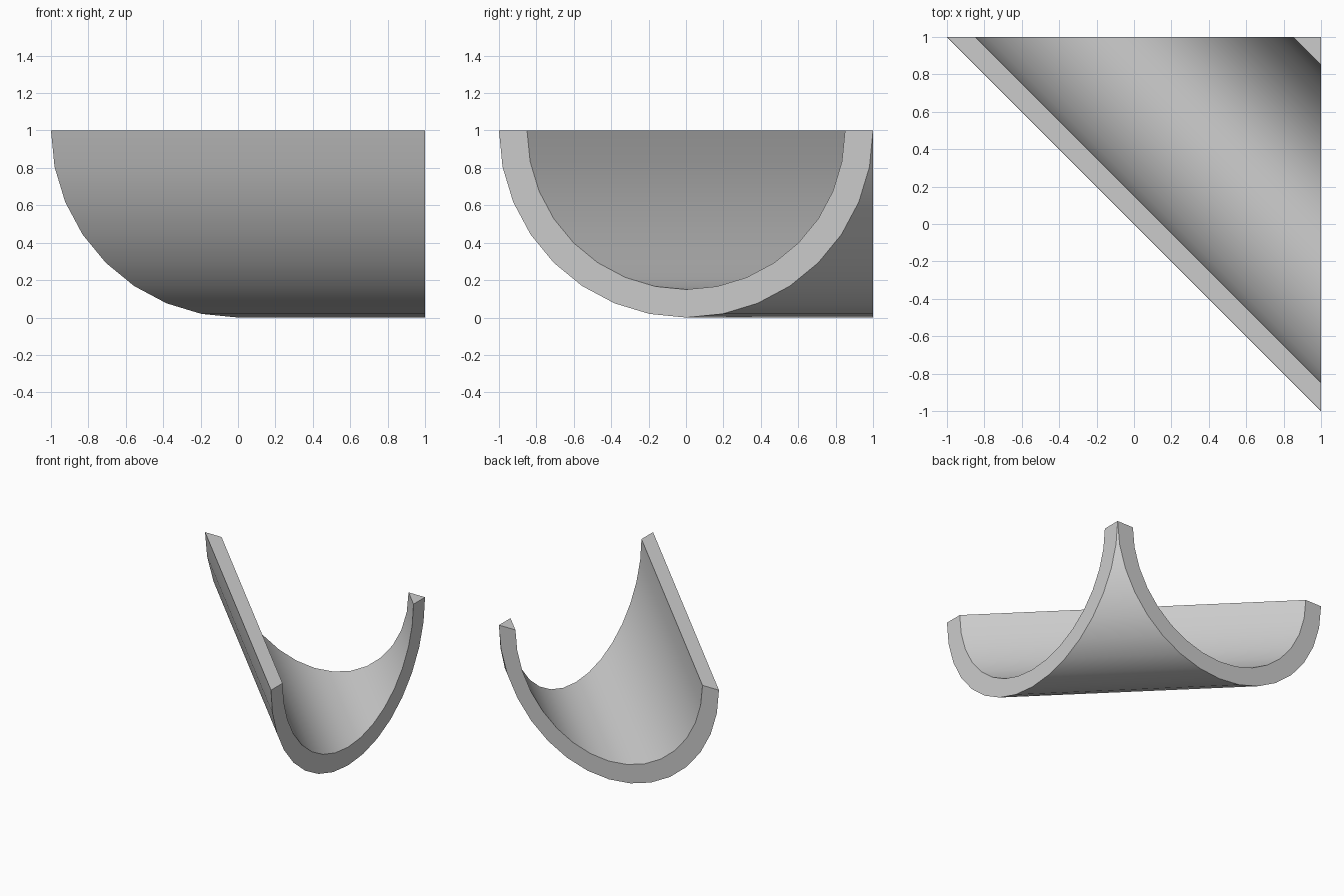
import bpy, bmesh
from math import sin, cos, pi

if "Cube" in bpy.data.objects:
    bpy.data.objects.remove(bpy.data.objects["Cube"])

SEGMENTS, OUTER, INNER = 16, 1.0, 0.85

bm = bmesh.new()


def arc_strip(radius):
    """Half-circle on the x=1 end and its mitred copy on the y=1 end."""
    rows = []
    for i in range(SEGMENTS + 1):
        a = pi * i / SEGMENTS
        u, z = -radius * cos(a), 1 - radius * sin(a)
        rows.append((bm.verts.new((1, u, z)), bm.verts.new((u, 1, z))))
    return rows


outer, inner = arc_strip(OUTER), arc_strip(INNER)

# Curved skins and the two flat mitred end faces
for i in range(SEGMENTS):
    o0, o1, n0, n1 = outer[i], outer[i + 1], inner[i], inner[i + 1]
    bm.faces.new((o0[0], o1[0], o1[1], o0[1]))
    bm.faces.new((n0[0], n0[1], n1[1], n1[0]))
    for end in (0, 1):
        bm.faces.new((o0[end], n0[end], n1[end], o1[end]))

# Top rims
for i in (0, SEGMENTS):
    bm.faces.new((outer[i][0], outer[i][1], inner[i][1], inner[i][0]))

# The outer skin runs out to a single point at the back right corner
bmesh.ops.remove_doubles(bm, verts=bm.verts, dist=1e-4)
bmesh.ops.recalc_face_normals(bm, faces=bm.faces)

mesh = bpy.data.meshes.new("corner_gutter")
bm.to_mesh(mesh)
bm.free()
gutter = bpy.data.objects.new("corner_gutter", mesh)
bpy.context.collection.objects.link(gutter)

# Smooth curve, crisp rims
bpy.context.view_layer.objects.active = gutter
gutter.select_set(True)
bpy.ops.object.shade_smooth_by_angle(angle=pi / 6)
